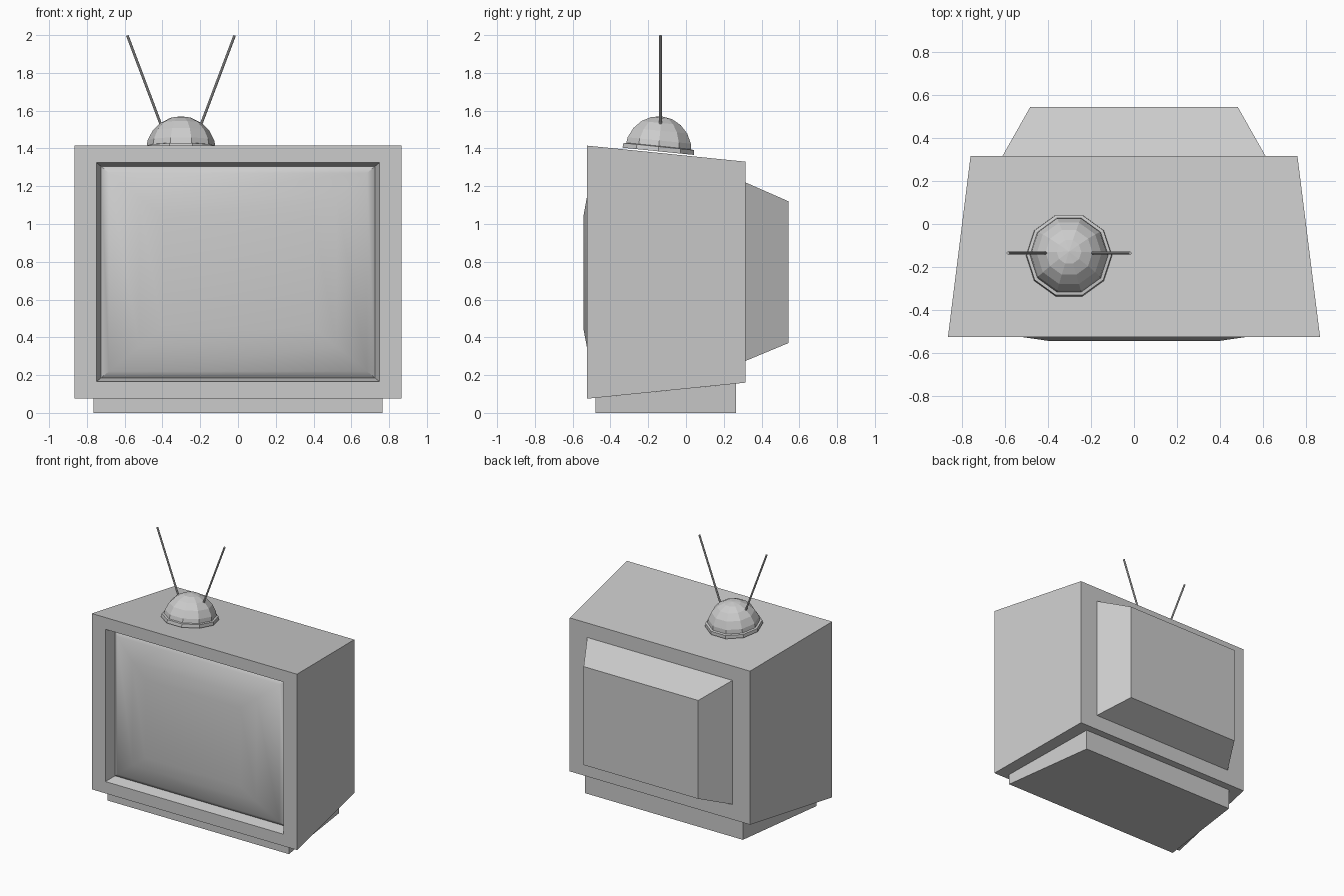
import bpy, bmesh, math
from mathutils import Matrix, Vector

if "Cube" in bpy.data.objects:
    bpy.data.objects.remove(bpy.data.objects["Cube"])


def add_object(name, bm, smooth=False):
    bmesh.ops.recalc_face_normals(bm, faces=bm.faces)
    mesh = bpy.data.meshes.new(name)
    bm.to_mesh(mesh)
    bm.free()
    obj = bpy.data.objects.new(name, mesh)
    bpy.context.collection.objects.link(obj)
    if smooth:
        mesh.shade_smooth()
        mesh.set_sharp_from_angle(angle=math.radians(30))
    return obj


def loft(bm, rings, cap_start=False, cap_end=False):
    loops = [[bm.verts.new(p) for p in ring] for ring in rings]
    for a, b in zip(loops, loops[1:]):
        for i in range(len(a)):
            j = (i + 1) % len(a)
            bm.faces.new((a[i], a[j], b[j], b[i]))
    if cap_start:
        bm.faces.new(loops[0])
    if cap_end:
        bm.faces.new(loops[-1])
    return bm


def rect(hx, z0, z1, y):
    return [(-hx, y, z0), (hx, y, z0), (hx, y, z1), (-hx, y, z1)]


def circle(r, z, n=10):
    return [(r * math.cos(2 * math.pi * i / n), r * math.sin(2 * math.pi * i / n), z)
            for i in range(n)]


SLOPE = 0.101  # how much the top and bottom taper towards the back
opening = rect(0.725, 0.185, 1.305, -0.445)

# Tapered cabinet with a recessed front bezel
add_object("cabinet", loft(bmesh.new(), [
    rect(0.76, 0.16, 1.33, 0.315),
    rect(0.865, 0.075, 1.415, -0.525),
    rect(0.75, 0.165, 1.325, -0.525),
    opening], cap_start=True))

# Bulging screen
add_object("screen", loft(bmesh.new(), [
    opening,
    rect(0.683, 0.22, 1.27, -0.477),
    rect(0.523, 0.35, 1.14, -0.525),
    rect(0.40, 0.445, 1.042, -0.543)], cap_end=True), smooth=True)

# Tapered tube housing at the back
add_object("rear_housing", loft(bmesh.new(), [
    rect(0.612, 0.275, 1.22, 0.315),
    rect(0.483, 0.37, 1.12, 0.543)], cap_end=True))

# Base wedge following the sloping underside
foot = [(-0.765, -0.48), (0.765, -0.48), (0.665, 0.265), (-0.665, 0.265)]
add_object("base", loft(bmesh.new(), [
    [(x, y, 0) for x, y in foot],
    [(x, y, 0.075 + SLOPE * (y + 0.525)) for x, y in foot]],
    cap_start=True, cap_end=True))

# Ten-sided antenna dome and its rim, tilted to the cabinet top
cx, cy = -0.302, -0.148
place = (Matrix.Translation((cx, cy, 1.415 - SLOPE * (cy + 0.525)))
         @ Matrix.Rotation(-math.atan(SLOPE), 4, 'X'))

R, lift = 0.186, 0.008
dome = loft(bmesh.new(), [
    circle(R * math.cos(math.radians(a)), lift + R * math.sin(math.radians(a)))
    for a in (0, 18, 36, 54, 72)], cap_start=True)
bmesh.ops.remove_doubles(dome, verts=dome.verts, dist=1e-5)
tip = dome.verts.new((0, 0, lift + R))
dome.verts.ensure_lookup_table()
edges = [e for e in dome.edges if e.is_boundary]
for e in edges:
    dome.faces.new((*e.verts, tip))
dome.transform(place)
add_object("antenna_dome", dome)

rim = loft(bmesh.new(), [circle(0.184, lift), circle(0.2, lift),
                         circle(0.197, 0.033), circle(0.182, 0.036)])
rim.transform(place)
add_object("antenna_rim", rim)

# Two splayed antenna rods
for side, label in ((-1, "left"), (1, "right")):
    a = Vector((cx + side * 0.10, -0.135, 1.51))
    b = Vector((cx + side * 0.284, -0.135, 1.998))
    rod = bmesh.new()
    bmesh.ops.create_cone(rod, cap_ends=True, segments=8, radius1=0.007,
                          radius2=0.007, depth=(b - a).length)
    rod.transform(Matrix.Translation((a + b) / 2)
                  @ (b - a).to_track_quat('Z', 'Y').to_matrix().to_4x4())
    add_object("antenna_rod_" + label, rod)
